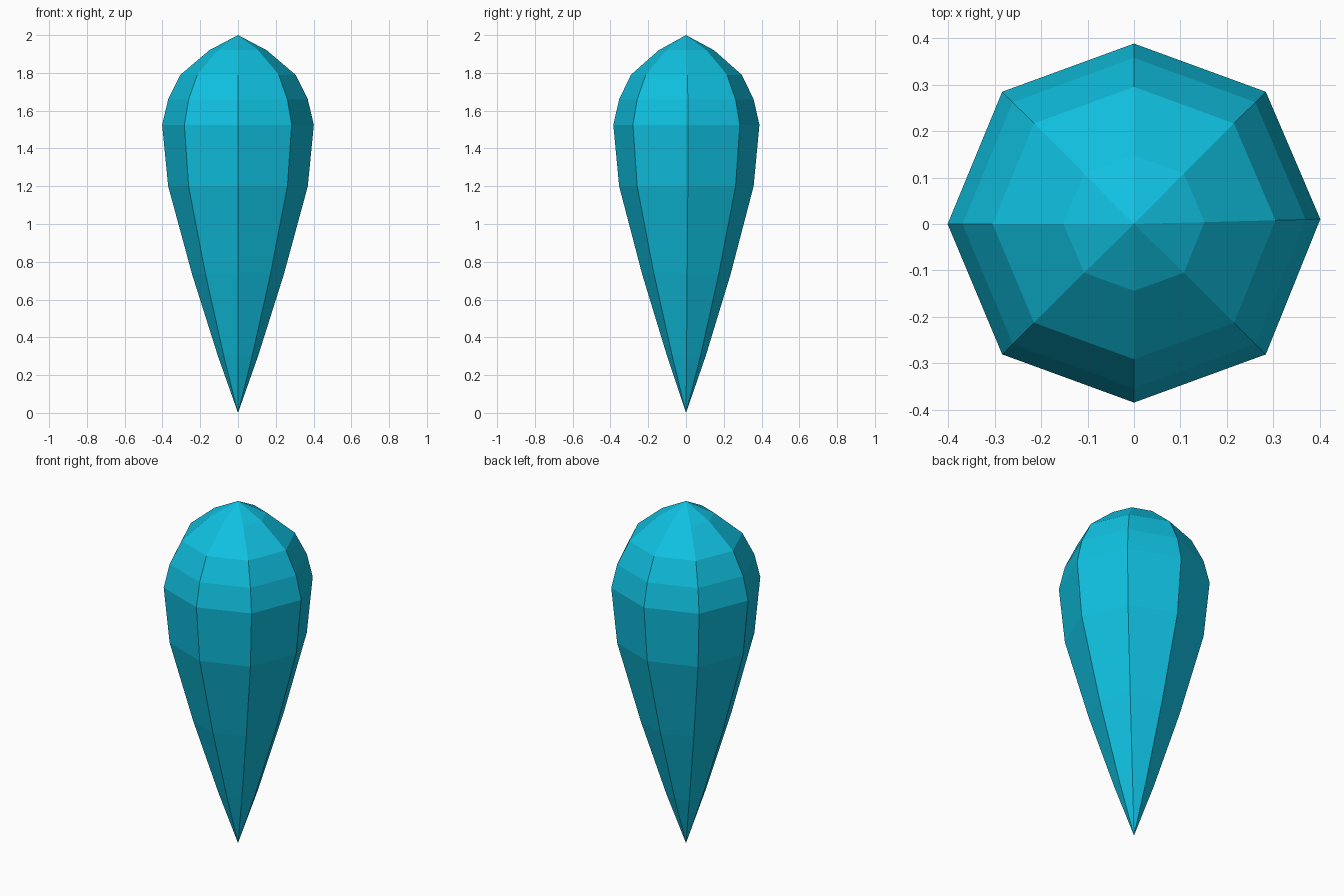
import bpy, bmesh, math

if "Cube" in bpy.data.objects:
    bpy.data.objects.remove(bpy.data.objects["Cube"])

# Profile of the teardrop: (radius, height) between the two tips
PROFILE = [(0.106, 0.30), (0.243, 0.733), (0.37, 1.20), (0.402, 1.525),
           (0.37, 1.66), (0.305, 1.79), (0.152, 1.92)]
SIDES = 8


def ring_point(r, z, i):
    # Slightly narrower front to back; the right-hand edge sits a touch off axis
    a = math.tau * i / SIDES + (math.radians(1.5) if i == 0 else 0)
    squash = 1 - 0.038 * math.sin(a) ** 6
    return (r * math.cos(a) * 0.999, r * math.sin(a) * squash + 0.002 * (i != 0 and i != 4), z)


bm = bmesh.new()
bottom = bm.verts.new((0, 0, 0))
top = bm.verts.new((0, 0, 2))
rings = [[bm.verts.new(ring_point(r, z, i)) for i in range(SIDES)] for r, z in PROFILE]

# Walls and the two pointed ends
for i in range(SIDES):
    j = (i + 1) % SIDES
    bm.faces.new((bottom, rings[0][j], rings[0][i]))
    for lo, hi in zip(rings, rings[1:]):
        bm.faces.new((lo[i], lo[j], hi[j], hi[i]))
    bm.faces.new((rings[-1][i], rings[-1][j], top))
bmesh.ops.recalc_face_normals(bm, faces=bm.faces)

mesh = bpy.data.meshes.new("teardrop_gem")
bm.to_mesh(mesh)
bm.free()

cyan = bpy.data.materials.new("bright cyan")
cyan.diffuse_color = (0.005, 0.527, 0.745, 1)
cyan.use_nodes = True
cyan.node_tree.nodes["Principled BSDF"].inputs["Base Color"].default_value = cyan.diffuse_color
mesh.materials.append(cyan)
bpy.context.collection.objects.link(bpy.data.objects.new("teardrop_gem", mesh))
